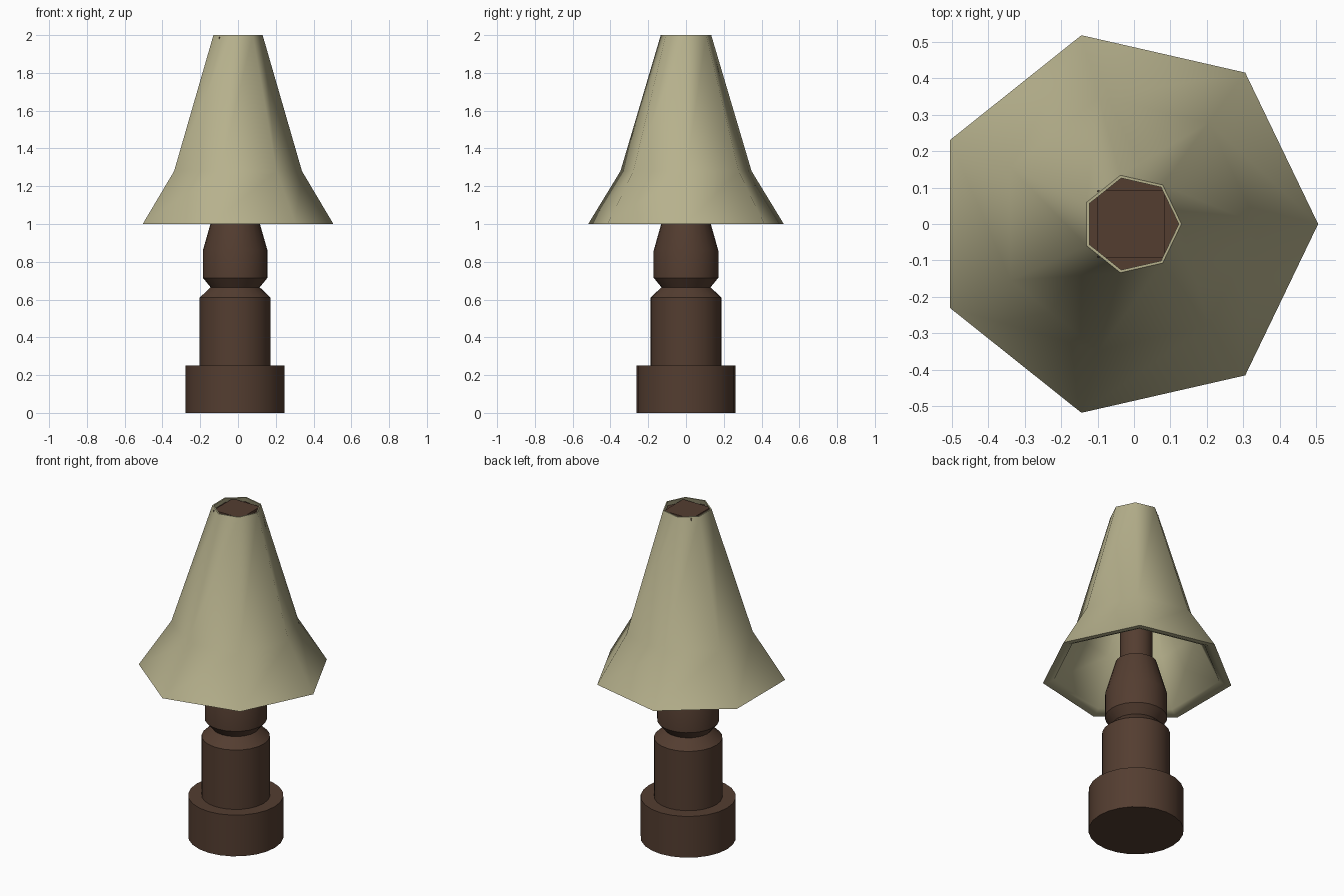
import bpy, bmesh, math

if "Cube" in bpy.data.objects:
    bpy.data.objects.remove(bpy.data.objects["Cube"])


def material(name, rgb):
    m = bpy.data.materials.new(name)
    m.diffuse_color = (*rgb, 1)
    m.use_nodes = True
    m.node_tree.nodes["Principled BSDF"].inputs["Base Color"].default_value = m.diffuse_color
    return m


CREAM = material("cream_shade", (0.47, 0.44, 0.265))
BROWN = material("dark_brown", (0.088, 0.047, 0.030))


def lathe(name, profile, sides, mat, angle, closed=False, cx=0.0, shift=0.0):
    """Turn (radius, z) points about z; shift moves each ring in x in proportion to its radius."""
    bm = bmesh.new()
    rings = []
    for r, z in profile:
        rings.append([bm.verts.new((r * (math.cos(a) + shift) + cx, r * math.sin(a), z))
                      for a in (2 * math.pi * i / sides for i in range(sides))])
    pairs = list(zip(rings, rings[1:]))
    if closed:
        pairs.append((rings[-1], rings[0]))
    else:
        bm.faces.new(rings[0])
        bm.faces.new(rings[-1])
    for a, b in pairs:
        for i in range(sides):
            j = (i + 1) % sides
            bm.faces.new((a[i], a[j], b[j], b[i]))
    bmesh.ops.recalc_face_normals(bm, faces=bm.faces)
    me = bpy.data.meshes.new(name)
    bm.to_mesh(me)
    bm.free()
    me.materials.append(mat)
    ob = bpy.data.objects.new(name, me)
    bpy.context.collection.objects.link(ob)
    bpy.ops.object.select_all(action='DESELECT')
    ob.select_set(True)
    bpy.context.view_layer.objects.active = ob
    bpy.ops.object.shade_smooth_by_angle(angle=math.radians(angle))
    return ob


# Turned lamp body: foot, column, pinched neck, bulb and the rod inside the shade
lathe("lamp_body", [
    (0.262, 0), (0.262, 0.25), (0.188, 0.25), (0.188, 0.61), (0.13, 0.665),
    (0.171, 0.715), (0.171, 0.86), (0.114, 1.06), (0.09, 1.06), (0.09, 1.95),
], 24, BROWN, 30, cx=-0.015)

# Seven-sided flared shade with a thin wall and a turned-in rim
lathe("lamp_shade", [
    (0.531, 1.0), (0.356, 1.28), (0.137, 2.0),
    (0.129, 2.0), (0.342, 1.28), (0.465, 1.015), (0.50, 1.0),
], 7, CREAM, 60, closed=True, shift=-0.049)

# Plate holding the shade at the top
lathe("shade_holder", [(0.133, 1.95), (0.130, 1.975)], 7, BROWN, 30, shift=-0.049)

# Square cap on the holder
bpy.ops.mesh.primitive_cube_add(size=1, location=(-0.008, 0, 1.975))
cap = bpy.context.object
cap.name = "square_cap"
cap.scale = (0.184, 0.184, 0.03)
cap.data.materials.append(BROWN)
